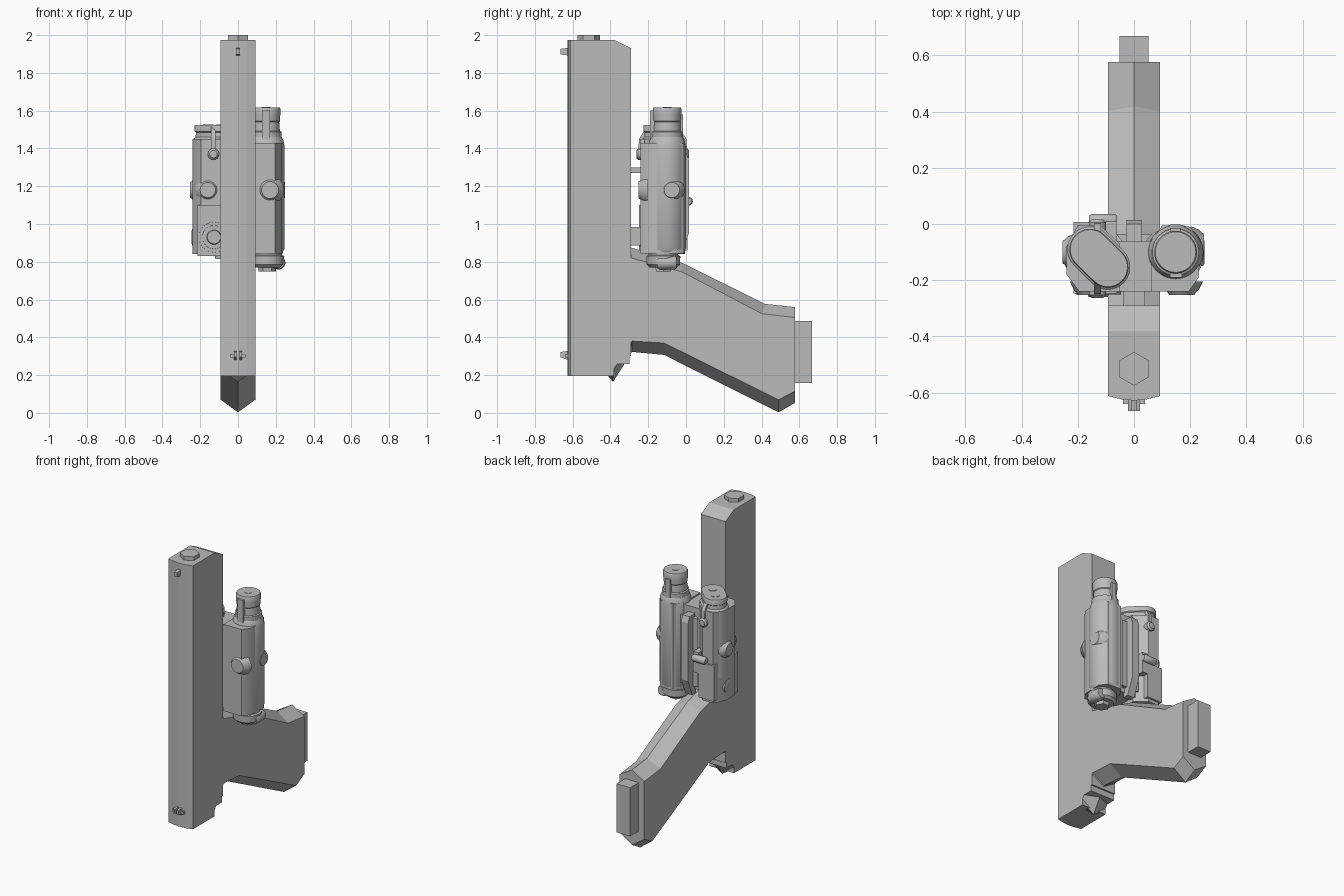
import bpy, bmesh, math
from mathutils import Vector

cube = bpy.data.objects.get("Cube")
if cube:
    bpy.data.objects.remove(cube, do_unlink=True)

grey = bpy.data.materials.new("plain_grey")
grey.use_nodes = True
grey.diffuse_color = (0.5, 0.5, 0.5, 1)
bsdf = next(n for n in grey.node_tree.nodes if n.type == 'BSDF_PRINCIPLED')
bsdf.inputs["Base Color"].default_value = (0.5, 0.5, 0.5, 1)


def finish(name, bm, bevel=0, segments=2, smooth=None):
    if bevel:
        edges = [e for e in bm.edges if e.calc_face_angle(0) > 0.5]
        bmesh.ops.bevel(bm, geom=edges, offset=bevel, segments=segments,
                        profile=0.5, affect='EDGES', clamp_overlap=True)
    bmesh.ops.recalc_face_normals(bm, faces=bm.faces)
    mesh = bpy.data.meshes.new(name)
    bm.to_mesh(mesh)
    bm.free()
    mesh.materials.append(grey)
    ob = bpy.data.objects.new(name, mesh)
    bpy.context.collection.objects.link(ob)
    if smooth:
        bpy.ops.object.select_all(action='DESELECT')
        ob.select_set(True)
        bpy.context.view_layer.objects.active = ob
        bpy.ops.object.shade_smooth_by_angle(angle=math.radians(smooth))
    return ob


def loft(name, sections, **kw):
    """Skin matching rings of 3D points and cap both ends."""
    bm = bmesh.new()
    rings = [[bm.verts.new(p) for p in ring] for ring in sections]
    n = len(rings[0])
    for a, b in zip(rings, rings[1:]):
        for i in range(n):
            j = (i + 1) % n
            bm.faces.new((a[i], a[j], b[j], b[i]))
    bm.faces.new(rings[0])
    bm.faces.new(rings[-1])
    return finish(name, bm, **kw)


def prism(name, outline, z0, z1, **kw):
    return loft(name, [[(x, y, z) for x, y in outline] for z in (z0, z1)], **kw)


def box(name, x, y, z, **kw):
    return prism(name, [(x[0], y[0]), (x[1], y[0]), (x[1], y[1]), (x[0], y[1])], *z, **kw)


def turned(name, base, axis, profile, sides=32, smooth=35, phase=0):
    """Stack of circles given as (distance along axis, radius)."""
    q = Vector(axis).to_track_quat('Z', 'Y')
    rings = []
    for d, r in profile:
        angles = [phase + math.tau * i / sides for i in range(sides)]
        rings.append([Vector(base) + q @ Vector((r * math.cos(a), r * math.sin(a), d))
                      for a in angles])
    return loft(name, rings, smooth=smooth)


# Frame and grip: side outline at the flanks, offset outline on the centre ridge
side = [(-.45, .82), (-.29, .82), (-.02, .746), (.402, .525), (.577, .505), (.577, .115),
        (.49, .07), (-.116, .37), (-.286, .38), (-.386, .228), (-.45, .24)]
ridge = [(-.45, .875), (-.29, .875), (-.02, .794), (.418, .577), (.577, .56), (.577, .053),
         (.49, .003), (-.116, .307), (-.286, .323), (-.386, .164), (-.45, .262)]
loft("frame_and_grip", [[(x, y, z) for y, z in pts]
                        for x, pts in ((-.092, side), (0, ridge), (.092, side))])

# Slide with crowned face and chamfered muzzle corner
crown = [(-.092, -.612), (-.045, -.624), (0, -.628), (.045, -.624), (.092, -.612)]
prism("slide", crown + [(.092, -.38), (-.092, -.38)], .196, 1.975)
lower = [(-.092, -.4), (.092, -.4), (.092, -.29), (-.092, -.29)]
loft("dust_cover", [[(x, y, .3) for x, y in lower], [(x, y, 1.93) for x, y in lower],
                    [(x, min(y, -.38), 1.975) for x, y in lower]])
box("slide_tail", (-.092, .092), (-.45, -.3), (.26, .7))

# Muzzle and magazine base
turned("muzzle", (0, -.515, 1.95), (0, 0, 1), [(0, .06), (.05, .06)],
       sides=6, smooth=None, phase=math.pi / 6)
box("magazine_base", (-.051, .051), (.56, .668), (.159, .487))


# Sights
def sight(name, x0, x1, z0, z1, tip):
    loft(name, [[(x, -.61, z0), (x, -.665, z0 + tip), (x, -.665, z1 - .008), (x, -.61, z1)]
                for x in (x0, x1)])


sight("front_sight", -.011, .011, 1.89, 1.935, .008)
for s, label in ((-1, "right"), (1, "left")):
    sight("rear_sight_" + label, s * .007, s * .021, .275, .33, .02)
    box("rear_sight_wing_" + label, sorted((s * .007, s * .04)), (-.64, -.61), (.292, .312))

# Bridge joining the pods, with mounting feet and rear rail
box("pod_bridge", (-.12, .12), (-.24, -.06), (.87, 1.42), bevel=.012)
for z in ((.885, .985), (1.27, 1.3)):
    box("mounting_foot", (-.04, .04), (-.3, -.23), z)
prism("rail_base", [(-.065, -.035), (-.035, -.07), (.035, -.07), (.065, -.035)], .9, 1.36)
strip = [(-.07, .84), (-.03, .84), (.015, .95), (.015, 1.34), (0, 1.38), (-.07, 1.38)]
loft("rear_rail", [[(x, y, z) for y, z in strip] for x in (-.026, .026)], bevel=.004)

# Left pod: single large lens
pod = [(.06, -.24), (.195, -.24), (.23, -.19), (.237, -.06), (.2, -.01), (.1, -.005), (.06, -.06)]
prism("left_pod", pod, .845, 1.43, bevel=.018, segments=3, smooth=40)
turned("left_pod_barrel", (.148, -.1, .85), (0, 0, 1),
       [(0, .088), (.02, .099), (.56, .099), (.595, .092), (.61, .084)], sides=40)
turned("lens_cap", (.148, -.1, 1.44), (0, 0, 1),
       [(0, .083), (.048, .083), (.052, .074), (.1, .07), (.105, .074),
        (.14, .076), (.17, .076), (.178, .072)], sides=40)
turned("lens_cap_centre", (.148, -.1, 1.6), (0, 0, 1), [(0, .023), (.02, .023)])
box("lens_cap_tab", (.128, .17), (-.19, -.16), (1.44, 1.6), bevel=.006)
box("lens_cap_strap", (.13, .165), (-.03, -.015), (1.42, 1.58))

# Battery cap under the left pod
turned("battery_cap", (.155, -.12, .77), (0, 0, 1),
       [(0, .072), (.015, .088), (.06, .09), (.065, .078), (.1, .078)])
turned("battery_cap_nut", (.155, -.12, .748), (0, 0, 1), [(0, .045), (.04, .05)], sides=6)
turned("cap_roller", (.215, -.15, .795), (0, 1, 0), [(0, .03), (.01, .036), (.09, .036), (.1, .03)])

# Right pod: capsule shaped twin lens head
pod = [(-.05, -.24), (-.195, -.24), (-.24, -.18), (-.24, -.08), (-.2, -.005),
       (-.12, -.005), (-.05, -.07)]
prism("right_pod", pod, .84, 1.45, bevel=.018, segments=3, smooth=40)
lenses = [Vector((-.157, -.09)), Vector((-.093, -.153))]
along = math.atan2(lenses[1].y - lenses[0].y, lenses[1].x - lenses[0].x)


def capsule(radius):
    pts = []
    for centre, start in ((lenses[1], along - math.pi / 2), (lenses[0], along + math.pi / 2)):
        for i in range(15):
            a = start + math.pi * i / 14
            pts.append((centre.x + radius * math.cos(a), centre.y + radius * math.sin(a)))
    return pts


loft("twin_lens_head", [[(x, y, z) for x, y in capsule(r)] for z, r in
                       ((1.0, .08), (1.45, .08), (1.46, .068), (1.485, .066),
                        (1.49, .073), (1.52, .073), (1.525, .07))], smooth=35)
for c in lenses:
    turned("twin_lens", (c.x, c.y, 1.5), (0, 0, 1), [(0, .027), (.028, .027)])

# Adjuster screws and cap straps on both faces of the right pod
for y, s in ((-.235, -1), (-.012, 1)):
    turned("adjuster_screw", (-.13, y, 1.37), (0, s, 0), [(-.02, .03), (.018, .03), (.028, .02)])
    path = [(y + s * .018, 1.37), (y + s * .014, 1.45), (y - s * .03, 1.52),
            (y - s * .045, 1.52), (y - s * .01, 1.44), (y, 1.37)]
    loft("cap_strap", [[(x, a, z) for a, z in path] for x in (-.142, -.118)])

# Selector dial, lower plates and rear switch of the right pod
turned("selector_dial", (-.127, -.225, .93), (0, -1, 0),
       [(0, .085), (.025, .08), (.025, .062), (.018, .06), (.018, .04), (.035, .035)])
box("dial_plate", (-.215, -.06), (-.248, -.2), (.83, 1.1), bevel=.008)
box("rear_plate", (-.215, -.1), (-.04, .008), (.86, 1.1), bevel=.008)
turned("rear_switch", (-.16, .012, 1.12), (1, 0, 0), [(0, .018), (.01, .024), (.09, .024), (.1, .018)])
box("switch_guard", (-.1, -.06), (-.07, .01), (1.02, 1.16), bevel=.006)
turned("lower_post", (-.09, -.11, .815), (0, 0, 1), [(0, .03), (.06, .035)])
turned("side_dial", (-.22, -.11, .93), (-1, 0, 0), [(0, .05), (.022, .045), (.027, .03)])

# Flared adjuster bosses on the outer flanks and front faces
for x, y, axis, r in ((.222, -.075, (1, 0, 0), .045), (-.228, -.1, (-1, 0, 0), .045),
                      (.17, -.225, (0, -1, 0), .05), (-.16, -.225, (0, -1, 0), .045)):
    turned("adjuster_boss", (x, y, 1.18), axis,
           [(-.02, r * 1.5), (.01, r * 1.2), (.018, r), (.027, r * .9)])
